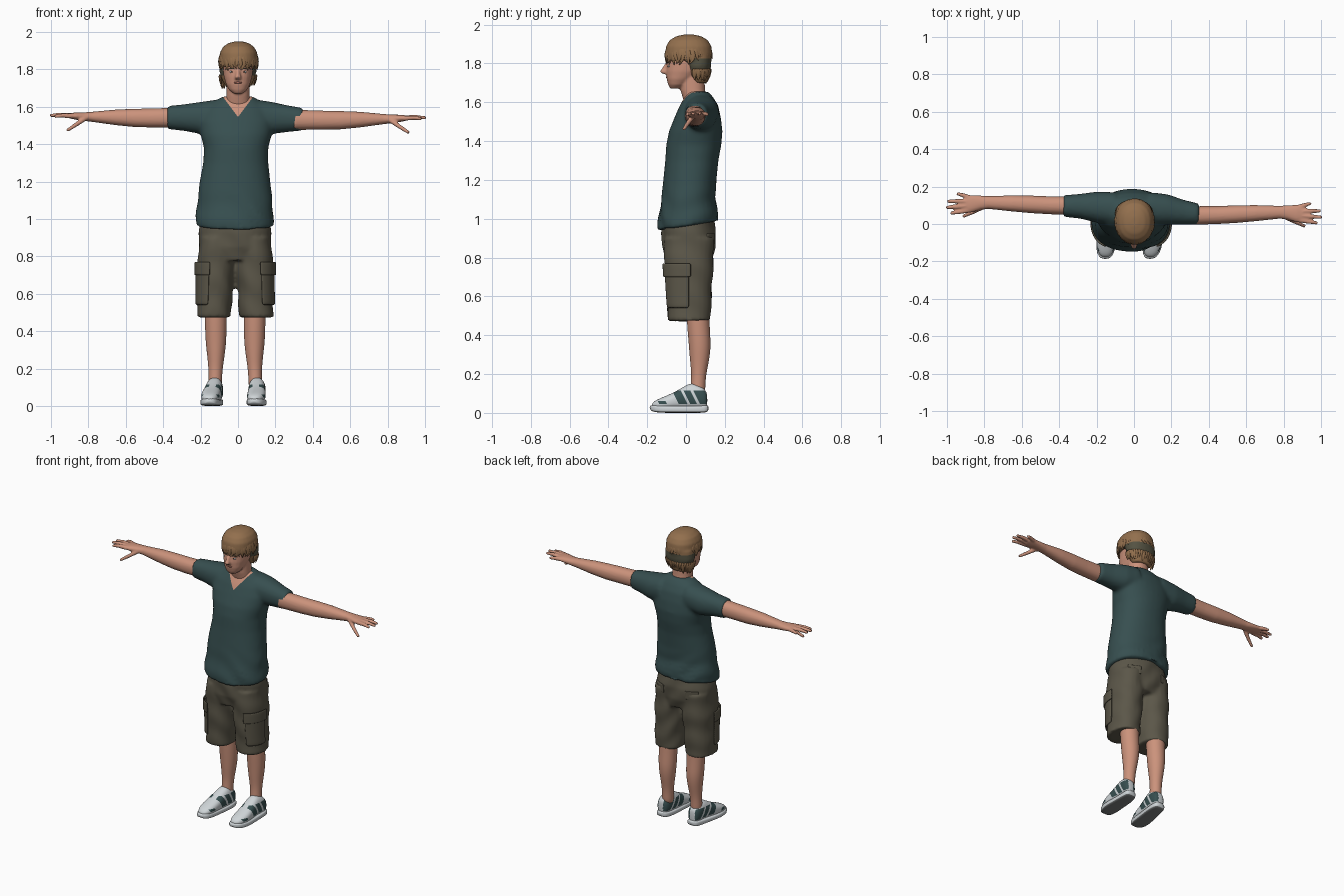
import bpy, bmesh, random
from math import sin, cos, pi, copysign
from mathutils import Vector, Matrix

random.seed(4)
if "Cube" in bpy.data.objects:
    bpy.data.objects.remove(bpy.data.objects["Cube"])
MID = -0.015  # plane the legs mirror about


def material(name, r, g, b):
    m = bpy.data.materials.new(name)
    m.use_nodes = True
    m.diffuse_color = (r, g, b, 1)
    bsdf = next(n for n in m.node_tree.nodes if n.type == 'BSDF_PRINCIPLED')
    bsdf.inputs["Base Color"].default_value = (r, g, b, 1)
    bsdf.inputs["Roughness"].default_value = 0.8
    return m


SKIN = material("skin", 0.60, 0.29, 0.20)
TEAL = material("dark_teal", 0.038, 0.078, 0.080)
KHAKI = material("khaki", 0.105, 0.094, 0.066)
HAIR = material("light_brown_hair", 0.29, 0.16, 0.075)
UNDER = material("hair_shadow", 0.09, 0.085, 0.055)
WHITE = material("off_white", 0.62, 0.66, 0.68)
GREY = material("sole_grey", 0.20, 0.21, 0.21)
LIPS = material("lips", 0.42, 0.16, 0.12)
DARK = material("dark_brown", 0.03, 0.02, 0.015)


def ring_point(ring, ang, p, axis='Z', off=0.0):
    t, a, b, ra, rb = ring
    c, s = cos(ang), sin(ang)
    u = a + (ra + off) * copysign(abs(c) ** (2 / p), c)
    v = b + (rb + off) * copysign(abs(s) ** (2 / p), s)
    return {'Z': (u, v, t), 'X': (t, u, v), 'Y': (u, t, v)}[axis]


def skin_loops(bm, loops):
    n = len(loops[0])
    for lo, hi in zip(loops, loops[1:]):
        for i in range(n):
            j = (i + 1) % n
            bm.faces.new((lo[i], lo[j], hi[j], hi[i]))
    bm.faces.new(loops[0])
    bm.faces.new(loops[-1])


def loft(bm, rings, axis='Z', n=24, p=2.2):
    skin_loops(bm, [[bm.verts.new(ring_point(r, 2 * pi * (i + 0.5) / n, p, axis)) for i in range(n)]
                    for r in rings])


def tube(bm, pts, radii, up=(0, 0, 1), flat=1.0, n=8):
    pts = [Vector(q) for q in pts]
    loops = []
    for k, q in enumerate(pts):
        d = (pts[min(k + 1, len(pts) - 1)] - pts[max(k - 1, 0)]).normalized()
        side = d.cross(Vector(up)).normalized()
        top = side.cross(d)
        loops.append([bm.verts.new(q + radii[k] * (side * cos(2 * pi * i / n) + top * flat * sin(2 * pi * i / n)))
                      for i in range(n)])
    skin_loops(bm, loops)


def shell(bm, rings, z0, z1, a0, a1, off, p=2.2, nz=8, na=10):
    """Patch that follows a lofted surface, for pockets and flaps."""
    rings = sorted(rings)
    rows = []
    for k in range(nz + 1):
        z = z0 + (z1 - z0) * k / nz
        lo, hi = next((a, b) for a, b in zip(rings, rings[1:]) if a[0] <= z <= b[0])
        f = (z - lo[0]) / (hi[0] - lo[0])
        r = [x + (y - x) * f for x, y in zip(lo, hi)]
        rows.append([bm.verts.new(ring_point(r, a0 + (a1 - a0) * i / na, p, 'Z', off)) for i in range(na + 1)])
    for lo, hi in zip(rows, rows[1:]):
        for i in range(na):
            bm.faces.new((lo[i], lo[i + 1], hi[i + 1], hi[i]))


def bake(ob):
    dg = bpy.context.evaluated_depsgraph_get()
    ob.data = bpy.data.meshes.new_from_object(ob.evaluated_get(dg))
    ob.modifiers.clear()
    ob.data.shade_smooth()


def finish(bm, name, mats, voxel=0, smooth=0, sub=0, thick=0, xform=None):
    if xform:
        bm.transform(xform)
    bmesh.ops.recalc_face_normals(bm, faces=bm.faces)
    me = bpy.data.meshes.new(name)
    bm.to_mesh(me)
    bm.free()
    for m in mats:
        me.materials.append(m)
    ob = bpy.data.objects.new(name, me)
    bpy.context.collection.objects.link(ob)
    if voxel:
        ob.modifiers.new("Remesh", 'REMESH').voxel_size = voxel
    if smooth:
        md = ob.modifiers.new("Smooth", 'SMOOTH')
        md.factor, md.iterations = 0.5, smooth
    if thick:
        md = ob.modifiers.new("Solidify", 'SOLIDIFY')
        md.thickness, md.offset = thick, 0
    if sub:
        ob.modifiers.new("Subdivision", 'SUBSURF').levels = sub
    bake(ob)
    return ob


def paint(ob, cuts, rule):
    bm = bmesh.new()
    bm.from_mesh(ob.data)
    for co, no in cuts:
        bmesh.ops.bisect_plane(bm, geom=bm.verts[:] + bm.edges[:] + bm.faces[:], plane_co=co, plane_no=no)
    for f in bm.faces:
        f.material_index = rule(f.calc_center_median())
    bm.to_mesh(ob.data)
    bm.free()


def ball(name, mat, loc, size):
    bm = bmesh.new()
    bmesh.ops.create_uvsphere(bm, u_segments=16, v_segments=10, radius=1)
    finish(bm, name, [mat], xform=Matrix.Translation(loc) @ Matrix.Diagonal((*size, 1)))


# Shirt: torso and sleeves fused, folds and slanted hem, skin in the V neck
bm = bmesh.new()
loft(bm, [(.965, -.018, .01, .207, .156), (1.02, -.018, .01, .207, .153), (1.1, -.016, .012, .2, .14),
          (1.2, -.016, .02, .189, .137), (1.3, -.012, .03, .174, .137), (1.38, -.01, .04, .172, .142),
          (1.45, -.01, .05, .19, .138), (1.52, -.01, .06, .2, .12), (1.58, -.01, .066, .18, .1),
          (1.625, -.005, .066, .13, .075), (1.655, 0, .06, .08, .055)], n=32)
loft(bm, [(-.1, .08, 1.55, .09, .09), (-.2, .09, 1.54, .083, .086), (-.29, .095, 1.542, .066, .071),
          (-.378, .096, 1.542, .058, .062)], 'X')
loft(bm, [(.09, .08, 1.55, .09, .09), (.18, .077, 1.54, .082, .086), (.27, .062, 1.536, .066, .071),
          (.35, .053, 1.533, .056, .06)], 'X')
shirt = finish(bm, "shirt", [TEAL, SKIN], voxel=.011, smooth=7)
for v in shirt.data.vertices:
    low = max(0, min(1, (1.2 - v.co.z) / .2))
    fold = sin(42 * v.co.z + 9 * v.co.x + 3 * sin(11 * v.co.x + 8 * v.co.y))
    v.co += v.normal * fold * .0035 * (low if v.co.z < 1.2 else 0)
    v.co.z += .15 * (v.co.y - .01) * low
paint(shirt, [((0, 0, 1.545), (1, 0, -.75)), ((0, 0, 1.545), (1, 0, .75)), ((0, .05, 0), (0, 1, 0))],
      lambda c: int(c.y < .05 and abs(c.x) < .75 * (c.z - 1.545)))

# Head and neck in one skin
bm = bmesh.new()
loft(bm, [(1.67, 0, -.055, .024, .026), (1.69, 0, -.045, .048, .047), (1.72, 0, -.03, .064, .07),
          (1.76, 0, -.005, .076, .098), (1.8, 0, .01, .081, .11), (1.84, 0, .012, .082, .11),
          (1.88, 0, .012, .076, .1), (1.92, 0, .015, .05, .075)])
loft(bm, [(1.56, 0, .06, .07, .055), (1.62, 0, .045, .066, .061), (1.66, 0, .035, .062, .063),
          (1.76, 0, .03, .06, .065)])
loft(bm, [(1.805, 0, -.094, .009, .01), (1.775, 0, -.106, .012, .018), (1.757, 0, -.109, .018, .027),
          (1.746, 0, -.1, .015, .02)], n=12)
finish(bm, "head_and_neck", [SKIN], voxel=.006, smooth=4)
ball("lips", LIPS, (0, -.096, 1.729), (.023, .008, .006))
for s, side in ((-1, "right"), (1, "left")):
    ball(side + "_eye", WHITE, (s * .033, -.087, 1.786), (.013, .007, .006))
    ball(side + "_iris", DARK, (s * .033, -.091, 1.786), (.005, .004, .005))
    bm = bmesh.new()
    tube(bm, [(s * .016, -.1, 1.802), (s * .034, -.095, 1.806), (s * .054, -.082, 1.801)], (.003, .004, .002))
    finish(bm, side + "_eyebrow", [UNDER], sub=1)

# Hair: cap with a shadowed band, then overlapping locks
bm = bmesh.new()
loft(bm, [(1.815, .003, .014, .1, .118), (1.85, .003, .014, .104, .122), (1.89, .003, .014, .1, .117),
          (1.92, .003, .014, .083, .098), (1.94, .003, .014, .055, .065), (1.949, .003, .014, .02, .025)])
loft(bm, [(1.7, 0, .072, .062, .036), (1.74, 0, .066, .084, .054), (1.79, 0, .062, .1, .068),
          (1.85, 0, .06, .095, .07)])
cap = finish(bm, "hair_cap", [HAIR, UNDER], voxel=.008, smooth=3)
paint(cap, [((0, 0, z), (0, 0, 1)) for z in (1.768, 1.825)] + [((0, .01, 0), (0, 1, 0))],
      lambda c: int(1.768 < c.z < 1.825 and c.y > .01))
bm = bmesh.new()
for i in range(64):
    a = 2 * pi * i / 64 + random.uniform(-.04, .04)
    start = random.uniform(.15, .7)
    end = random.uniform(1.78, 1.98) if sin(a) < .2 else random.uniform(1.6, 1.8)
    pts = []
    for k in range(6):
        th = start + (end - start) * k / 5
        b = a + .14 * (k / 5) ** 2 * random.choice((-1, 1, 1))
        pts.append((.003 + .106 * sin(th) * cos(b), .014 + .122 * sin(th) * sin(b), 1.833 + .112 * cos(th)))
    tube(bm, pts, (.004, .012, .015, .015, .011, .002), up=(cos(a), sin(a), .6), flat=.4)
for i in range(22):
    a = -.25 + (pi + .5) * i / 21
    drop = random.uniform(.045, .085)
    pts = [(cos(a) * r, .058 + sin(a) * q, 1.775 - drop * k / 3)
           for k, (r, q) in enumerate(((.1, .07), (.099, .07), (.092, .061), (.088, .052)))]
    tube(bm, pts, (.008, .013, .011, .002), up=(cos(a), sin(a), 0), flat=.45)
finish(bm, "hair_locks", [HAIR], sub=1)

# Arms with hands and fingers
FINGERS = [((-.885, .073, 1.55), (-.94, .064, 1.553), (-.982, .057, 1.548)),
           ((-.885, .097, 1.552), (-.95, .092, 1.557), (-1.006, .088, 1.553)),
           ((-.885, .12, 1.552), (-.95, .122, 1.557), (-1.0, .122, 1.553)),
           ((-.875, .14, 1.55), (-.915, .154, 1.552), (-.947, .163, 1.55)),
           ((-.81, .09, 1.543), (-.865, .062, 1.505), (-.915, .04, 1.472))]
for s, side in ((-1, "right"), (1, "left")):
    bm = bmesh.new()
    loft(bm, [(-.3, .097, 1.542, .05, .054), (-.45, .1, 1.54, .048, .051), (-.55, .105, 1.54, .047, .049),
              (-.65, .11, 1.543, .043, .042), (-.78, .115, 1.546, .034, .027), (-.82, .114, 1.547, .038, .023),
              (-.87, .108, 1.55, .047, .019), (-.905, .107, 1.552, .044, .013)], 'X')
    for f in FINGERS:
        tube(bm, f, (.014, .012, .009))
    place = Matrix.Translation((0, -.052, -.012)) @ Matrix.Scale(-1, 4, (1, 0, 0)) if s > 0 else None
    finish(bm, side + "_arm", [SKIN], voxel=.006, smooth=3, xform=place)

# Shorts: hips and both legs fused
mirror = Matrix.Translation((2 * MID, 0, 0)) @ Matrix.Scale(-1, 4, (1, 0, 0))
HIPS = [(1.03, -.016, .012, .18, .125), (.93, -.016, .014, .192, .14), (.85, -.015, .014, .194, .136),
        (.78, -.015, .014, .18, .115)]
LEG = [(.9, -.11, .015, .098, .13), (.75, -.117, .015, .1, .125), (.6, -.123, .015, .094, .116),
       (.475, -.129, .018, .092, .109)]
bm = bmesh.new()
loft(bm, HIPS, n=32)
loft(bm, LEG)
loft(bm, [(z, 2 * MID - x, y, a, b) for z, x, y, a, b in LEG])
shorts = finish(bm, "shorts", [KHAKI], voxel=.01, smooth=5)
for v in shorts.data.vertices:
    v.co += v.normal * .003 * sin(38 * v.co.z + 14 * v.co.y + 4 * sin(12 * v.co.x))

# Per-side pockets, lower legs and shoes
for s, side in ((-1, "right"), (1, "left")):
    m = mirror if s > 0 else None
    for name, rings, z0, z1, a0, a1, off in (("cargo_pocket", LEG, .54, .75, 1.0, 1.4, .005),
                                             ("cargo_flap", LEG, .7, .77, .98, 1.42, .012),
                                             ("back_pocket_flap", HIPS, .87, .925, .62, .78, .003)):
        bm = bmesh.new()
        shell(bm, rings, z0, z1, a0 * pi, a1 * pi, off)
        finish(bm, f"{side}_{name}", [KHAKI], thick=.01, sub=1, xform=m)
    bm = bmesh.new()
    loft(bm, [(.6, -.12, .06, .062, .062), (.45, -.119, .063, .058, .058), (.35, -.118, .072, .057, .058),
              (.27, -.118, .07, .047, .05), (.2, -.12, .066, .038, .038), (.14, -.122, .062, .036, .038),
              (.08, -.122, .06, .036, .038)], n=20, p=2)
    finish(bm, side + "_lower_leg", [SKIN], sub=2, xform=m)

    shear = Matrix(((1, .2, 0, 0), (0, 1, 0, 0), (0, 0, 1, 0), (0, 0, 0, 1)))
    m = shear @ mirror if s > 0 else None
    bm = bmesh.new()
    loft(bm, [(-.178, -.153, .035, .02, .014), (-.15, -.152, .043, .043, .026), (-.1, -.148, .053, .051, .036),
              (-.05, -.14, .064, .049, .048), (0, -.13, .079, .045, .064), (.03, -.125, .086, .045, .07),
              (.07, -.122, .08, .044, .062), (.1, -.12, .07, .037, .05), (.11, -.12, .065, .02, .034)],
         'Y', 20, 2.4)
    shoe = finish(bm, side + "_shoe_upper", [WHITE, TEAL], sub=2, xform=m)
    edges = (-.15, -.11, -.05, -.005, .01, .045, .06, .125)

    def panel(c, s=s):
        t = c.y + .5 * (c.z - .07)
        cx = -.13 + .14 * min(c.y, .05)
        cx = cx if s < 0 else 2 * MID - cx + .2 * c.y
        k = sum(t > e for e in edges)
        top = .062 if k == 1 else .115
        return int(k % 2 == 1 and .045 < c.z < top and abs(c.x - cx) > .018)

    paint(shoe, [((0, e, .07), (0, 1, .5)) for e in edges] +
          [((0, 0, z), (0, 0, 1)) for z in (.045, .062, .115)], panel)
    bm = bmesh.new()
    loft(bm, [(-.188, -.153, .027, .022, .013), (-.16, -.153, .021, .047, .019), (-.1, -.15, .019, .055, .019),
              (-.04, -.14, .018, .051, .018), (.04, -.125, .018, .048, .018), (.1, -.12, .02, .041, .02),
              (.117, -.12, .025, .027, .016)], 'Y', 20, 4)
    sole = finish(bm, side + "_shoe_sole", [WHITE, GREY], sub=1, xform=m)
    paint(sole, [((0, 0, .008), (0, 0, 1))], lambda c: int(c.z < .008))
